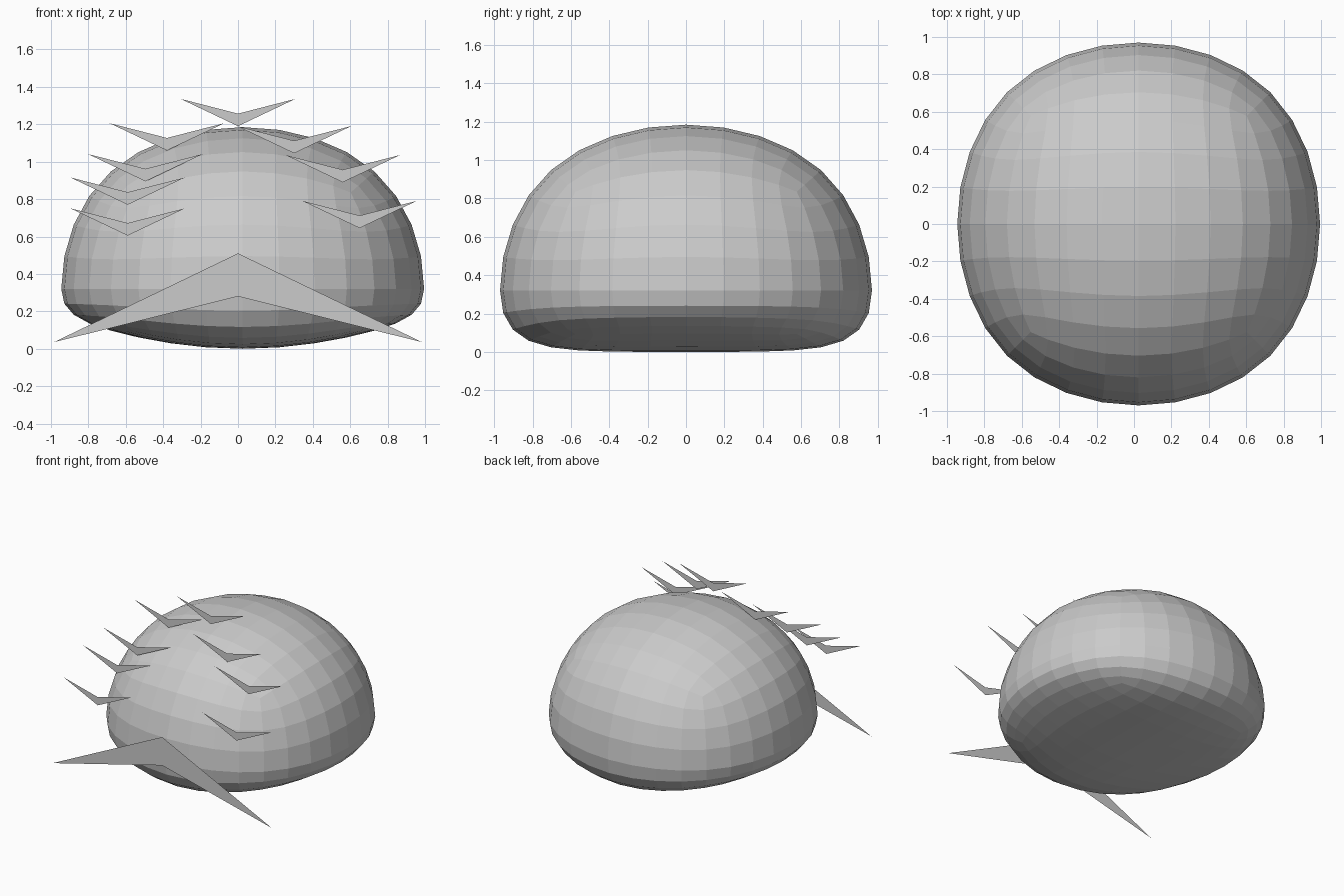
import bpy

if "Cube" in bpy.data.objects:
    bpy.data.objects.remove(bpy.data.objects["Cube"])


def chevron(name, x, y, z, half_width, notch, tip):
    """Flat upright chevron; z = lower middle point, heights measured from it."""
    pts = [(x, y, z), (x + half_width, y, z + tip),
           (x, y, z + notch), (x - half_width, y, z + tip)]
    mesh = bpy.data.meshes.new(name)
    mesh.from_pydata(pts, [], [(0, 1, 2), (0, 2, 3)])
    obj = bpy.data.objects.new(name, mesh)
    bpy.context.collection.objects.link(obj)
    return obj


# Domed body: subdivided cube with a squashed, slightly keeled underside
bpy.ops.mesh.primitive_cube_add(size=2)
body = bpy.context.object
body.name = "dome_body"
sub = body.modifiers.new("round", "SUBSURF")
sub.levels = 3
bpy.ops.object.modifier_apply(modifier=sub.name)
reach = max(v.co.x for v in body.data.vertices)
RADIUS, RIM, TOP = 0.97, 0.32, 0.865
for v in body.data.vertices:
    x, y, z = v.co / reach
    if z >= 0:
        height = RIM + TOP * z
    else:
        height = RIM * (1 + max(z, -1)) ** 2 - 0.19 * x * x * z
    v.co = (0.025 + RADIUS * x, RADIUS * y, height)
for p in body.data.polygons:
    p.use_smooth = False

# Small flat spikes scattered over the front: x, y, z of the lower point
spikes = [(0, -0.35, 1.19), (-0.38, -0.35, 1.06), (-0.495, -0.59, 0.895),
          (-0.59, -0.71, 0.77), (-0.59, -0.96, 0.605), (0.3, -0.565, 1.045),
          (0.56, -0.663, 0.89), (0.65, -0.947, 0.645)]
for i, (x, y, z) in enumerate(spikes):
    chevron(f"spike_{i + 1}", x, y, z, 0.307, 0.067, 0.146)

# Large downward chevron at the front
chevron("front_chevron", 0, -0.975, 0.28, 0.985, 0.23, -0.245)
